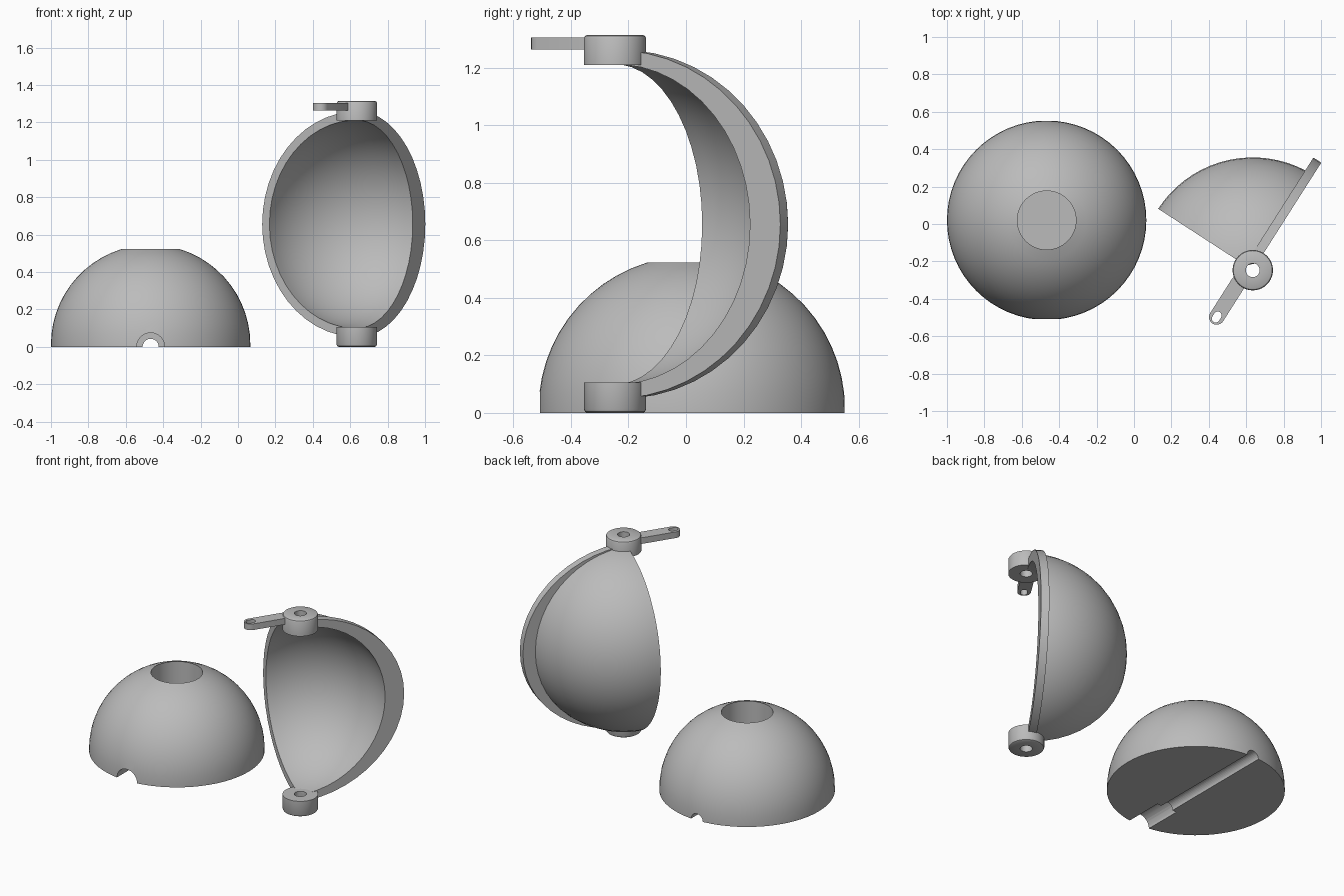
import bpy, bmesh, math
from mathutils import Vector

if "Cube" in bpy.data.objects:
    bpy.data.objects.remove(bpy.data.objects["Cube"])

grey = bpy.data.materials.new("light_grey")
grey.diffuse_color = (0.5, 0.5, 0.5, 1)
grey.use_nodes = True
grey.node_tree.nodes["Principled BSDF"].inputs["Base Color"].default_value = grey.diffuse_color

HUB = Vector((0.635, -0.247, 0.656))          # centre of the lid sphere
A0, A1 = math.radians(57.5), math.radians(147)  # lid wedge angles
U = Vector((math.cos(A0), math.sin(A0), 0))   # along the flange
N = Vector((-U.y, U.x, 0))                    # flange thickness direction


def finish(bm, name, angle=30):
    bmesh.ops.recalc_face_normals(bm, faces=bm.faces)
    me = bpy.data.meshes.new(name)
    bm.to_mesh(me)
    bm.free()
    ob = bpy.data.objects.new(name, me)
    bpy.context.collection.objects.link(ob)
    me.materials.append(grey)
    shade(ob, angle)
    return ob


def shade(ob, angle=30):
    bpy.ops.object.select_all(action='DESELECT')
    ob.select_set(True)
    bpy.context.view_layer.objects.active = ob
    bpy.ops.object.shade_smooth_by_angle(angle=math.radians(angle))


def loft(name, sections, closed=False, angle=30):
    """Skin a row of closed loops, capping the ends unless the row is closed."""
    bm = bmesh.new()
    rows = [[bm.verts.new(p) for p in s] for s in sections]
    n = len(rows[0])
    pairs = list(zip(rows, rows[1:])) + ([(rows[-1], rows[0])] if closed else [])
    for a, b in pairs:
        for i in range(n):
            j = (i + 1) % n
            bm.faces.new((a[i], a[j], b[j], b[i]))
    if not closed:
        bm.faces.new(rows[0])
        bm.faces.new(rows[-1])
    bmesh.ops.remove_doubles(bm, verts=bm.verts, dist=1e-5)
    return finish(bm, name, angle)


def circle(r, z, c, segs):
    return [(c[0] + r * math.cos(2 * math.pi * i / segs),
             c[1] + r * math.sin(2 * math.pi * i / segs), z) for i in range(segs)]


def cut(ob, cutter):
    mod = ob.modifiers.new("cut", 'BOOLEAN')
    mod.operation, mod.solver, mod.object = 'DIFFERENCE', 'EXACT', cutter
    bpy.context.view_layer.objects.active = ob
    bpy.ops.object.modifier_apply(modifier=mod.name)
    bpy.data.objects.remove(cutter)
    shade(ob)


def rod(r, y0, y1):
    bpy.ops.mesh.primitive_cylinder_add(vertices=32, radius=r, depth=y1 - y0,
                                        location=(DOME[0], (y0 + y1) / 2, 0),
                                        rotation=(math.pi / 2, 0, 0))
    return bpy.context.object


# Dome base with a round socket in the top
DOME, R, POCKET = (-0.467, 0.02), 0.533, 0.157
top = math.acos(POCKET / R)
profile = [(R, 0)]
for i in range(13):
    t = top * i / 12
    profile.append((R * math.cos(t), 0.013 + R * math.sin(t)))
profile.append((POCKET, 0.2))
dome = loft("dome_base", [circle(r, z, DOME, 64) for r, z in profile])

# Stepped channel under the dome, wide at the front
cut(dome, rod(0.043, -0.7, 0.7))
cut(dome, rod(0.075, -0.7, -0.25))

# Curved lid shell, a quarter of a hollow sphere
STEPS, ARC = 24, 18
lat_max = math.radians(86)
lats = [-lat_max + 2 * lat_max * i / STEPS for i in range(STEPS + 1)]
sections = []
for t in lats:
    loop = []
    for r, order in ((0.603, range(ARC + 1)), (0.557, range(ARC, -1, -1))):
        for k in order:
            a = A0 + (A1 - A0) * k / ARC
            loop.append(HUB + r * Vector((math.cos(t) * math.cos(a),
                                          math.cos(t) * math.sin(a), math.sin(t))))
    sections.append(loop)
loft("lid_shell", sections)

# Flange along one edge of the lid
sections = []
for t in lats:
    c, s = math.cos(t), math.sin(t)
    inner = U * 0.557 * c + Vector((0, 0, 0.557 * s))
    outer = U * 0.682 * c + Vector((0, 0, 0.606 * s))
    sections.append([HUB + p for p in (inner, outer, outer + N * 0.05, inner + N * 0.05)])
loft("lid_flange", sections)

# Pivot hubs, mirrored above and below the lid
for name, flip in (("lower_hub", False), ("upper_hub", True)):
    ring = [(0.037, 0), (0.097, 0), (0.104, 0.004), (0.108, 0.012), (0.108, 0.105), (0.037, 0.105)]
    loft(name, [circle(r, 1.315 - z if flip else z, (HUB.x, HUB.y), 40) for r, z in ring],
         closed=True)


# Lever arm with a slotted tip
def slot(x0, x1, r, z0, z1, name):
    pts = []
    for cx, start in ((x0, 90), (x1, -90)):
        for k in range(13):
            a = math.radians(start + 15 * k)
            pts.append((cx + r * math.cos(a), r * math.sin(a)))
    base = Vector((HUB.x, HUB.y, 0)) + N * 0.028
    return loft(name, [[base + U * x + N * y + Vector((0, 0, z)) for x, y in pts]
                       for z in (z0, z1)])


arm = slot(-0.315, -0.10, 0.041, 1.264, 1.305, "lever_arm")
cut(arm, slot(-0.325, -0.305, 0.021, 1.2, 1.4, "slot_cutter"))
# Keep the pivot hole clear of the arm
bpy.ops.mesh.primitive_cylinder_add(vertices=40, radius=0.037, depth=0.3,
                                    location=(HUB.x, HUB.y, 1.28))
cut(arm, bpy.context.object)
